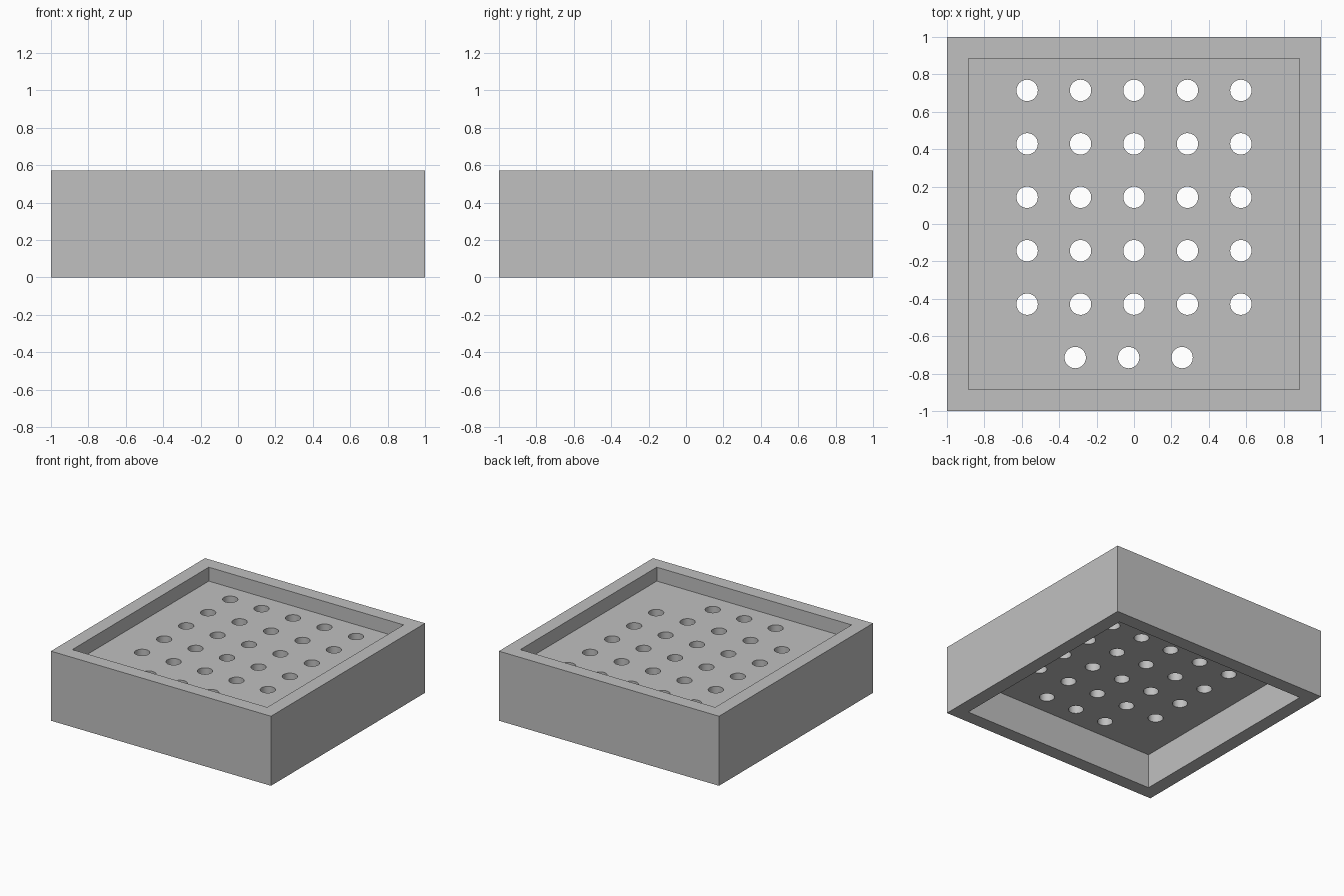
import bpy
import bmesh
from math import radians
from mathutils import Matrix, Vector

default = bpy.data.objects.get("Cube")
if default:
    bpy.data.objects.remove(default, do_unlink=True)

U = 2 / 35                      # module: the block is 35 modules wide
SIZE, HEIGHT, WALL = 35 * U, 10 * U, 2 * U
PLATE_BOTTOM, PLATE_TOP = 5 * U, 8 * U

grey = bpy.data.materials.new("light grey")
grey.use_nodes = True
colour = (0.527, 0.527, 0.527, 1)
grey.diffuse_color = colour
grey.node_tree.nodes["Principled BSDF"].inputs["Base Color"].default_value = colour


def finish(name, bm):
    mesh = bpy.data.meshes.new(name)
    bm.to_mesh(mesh)
    bm.free()
    mesh.materials.append(grey)
    obj = bpy.data.objects.new(name, mesh)
    bpy.context.collection.objects.link(obj)
    return obj


def block(name, width, z0, z1):
    bm = bmesh.new()
    place = Matrix.Translation((0, 0, (z0 + z1) / 2)) @ Matrix.Diagonal((width, width, z1 - z0, 1))
    bmesh.ops.create_cube(bm, size=1, matrix=place)
    return finish(name, bm)


def cut(target, cutter):
    cutter.hide_render = True
    mod = target.modifiers.new("cut", "BOOLEAN")
    mod.operation, mod.solver, mod.object = "DIFFERENCE", "EXACT", cutter
    bpy.ops.object.select_all(action="DESELECT")
    bpy.context.view_layer.objects.active = target
    target.select_set(True)
    bpy.ops.object.modifier_apply(modifier=mod.name)
    bpy.data.objects.remove(cutter, do_unlink=True)


# Square block with a shallow recess above and a deeper one below
tray = block("perforated_tray", SIZE, 0, HEIGHT)
inner = SIZE - 2 * WALL
cut(tray, block("upper_recess", inner, PLATE_TOP, HEIGHT + U))
cut(tray, block("lower_recess", inner, -U, PLATE_BOTTOM))

# Five full rows of holes and a short, offset front row
centres = [(5 * col * U, (12.5 - 5 * row) * U) for row in range(5) for col in range(-2, 3)]
centres += [((5 * col - 0.5) * U, -12.5 * U) for col in range(-1, 2)]
bm = bmesh.new()
for x, y in centres:
    bmesh.ops.create_cone(bm, cap_ends=True, segments=40, radius1=U, radius2=U, depth=5 * U,
                          matrix=Matrix.Translation(Vector((x, y, (PLATE_BOTTOM + PLATE_TOP) / 2))))
cut(tray, finish("hole_cutters", bm))

# Smooth hole walls, sharp block edges
bpy.ops.object.shade_smooth_by_angle(angle=radians(30))
